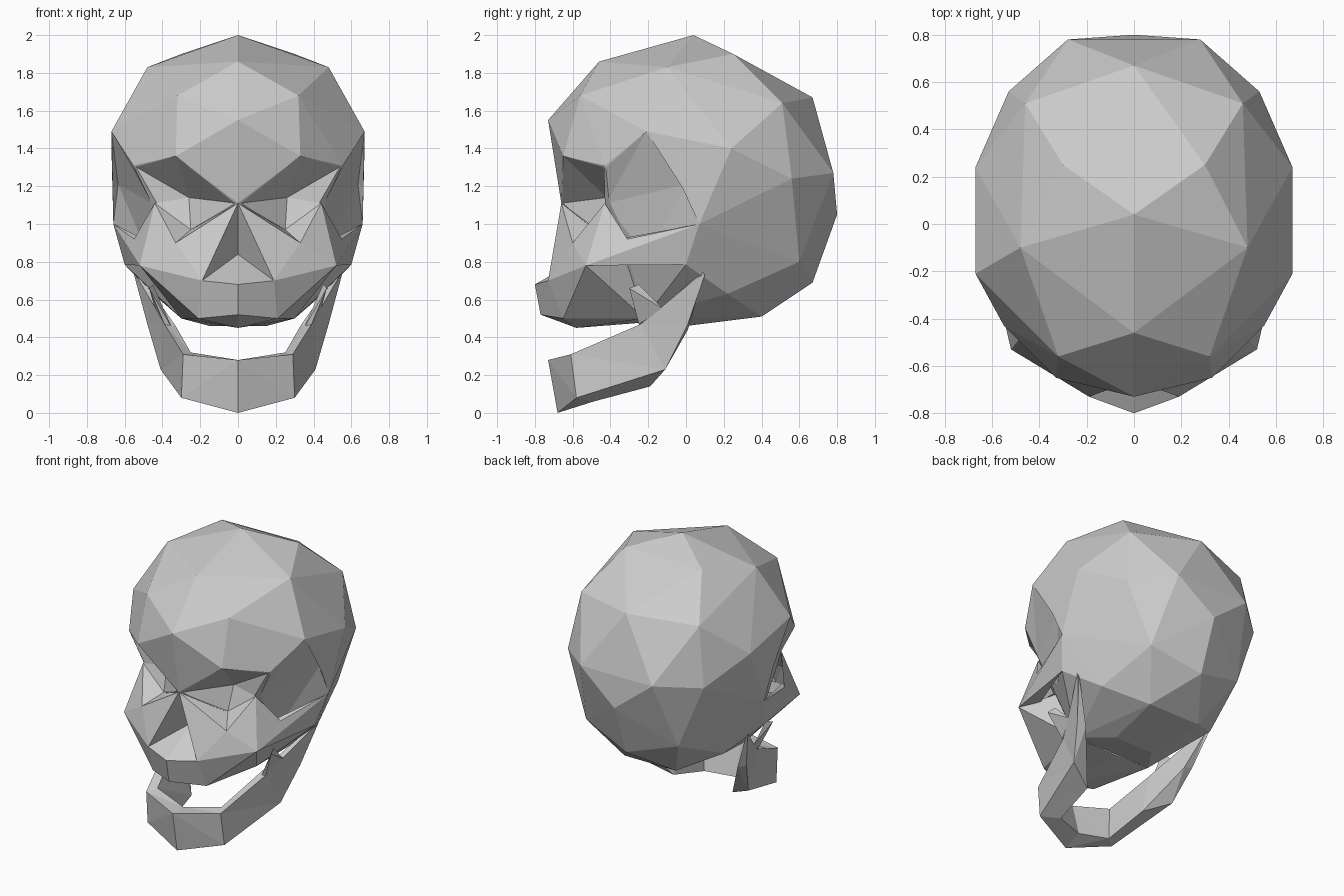
import bpy, bmesh

if "Cube" in bpy.data.objects:
    bpy.data.objects.remove(bpy.data.objects["Cube"])


def flip(p):
    return (-p[0], p[1], p[2])


def add_object(name, bm, mirror=False):
    mesh = bpy.data.meshes.new(name)
    bm.to_mesh(mesh)
    bm.free()
    ob = bpy.data.objects.new(name, mesh)
    bpy.context.collection.objects.link(ob)
    if mirror:
        m = ob.modifiers.new("Mirror", 'MIRROR')
        m.merge_threshold = 0.001
    return ob


def hull(name, points, both_sides=False):
    """Convex faceted block; both_sides makes one block across x = 0, else a mirrored pair."""
    pts = set(points)
    if both_sides:
        pts |= {flip(p) for p in points if p[0] > 0}
    bm = bmesh.new()
    for p in sorted(pts):
        bm.verts.new(p)
    res = bmesh.ops.convex_hull(bm, input=bm.verts[:])
    junk = {g for g in res["geom_interior"] + res["geom_unused"]
            if isinstance(g, bmesh.types.BMVert)}
    bmesh.ops.delete(bm, geom=list(junk), context='VERTS')
    bmesh.ops.recalc_face_normals(bm, faces=bm.faces[:])
    return add_object(name, bm, not both_sides)


def cut(target, cutter):
    cutter.hide_render = True
    cutter.display_type = 'WIRE'
    m = target.modifiers.new("Cut", 'BOOLEAN')
    m.operation = 'DIFFERENCE'
    m.solver = 'EXACT'
    m.object = cutter


# Landmarks shared by several parts
nasion, brow, brow_end = (0, -.66, 1.11), (.33, -.65, 1.36), (.55, -.43, 1.31)
orbit, orbit_low = (.26, -.42, 1.14), (.25, -.47, .97)
rim, cheek = (.44, -.43, 1.11), (.33, -.60, .90)
cheek_low, arch_top = (.52, -.53, .78), (.55, -.31, .92)
palate_back = (.30, -.22, .50)
temple, ear = (.67, -.21, 1.49), (.66, .07, 1.0)

# Cranium: faceted braincase
cranium = hull("cranium", [
    (0, .04, 2.0), (0, -.46, 1.86), (0, -.73, 1.55), (0, .67, 1.67),
    (0, .80, 1.05), (0, .67, .69), (.28, .78, 1.27), (.30, .25, 1.90),
    (.48, -.10, 1.83), (.32, -.56, 1.68), (.46, .51, 1.64), (.53, .56, 1.24),
    (.67, .24, 1.40), (.36, .60, .80), (.45, .22, .63), (.20, .40, .51),
    (.15, 0, .46), (.60, 0, .785), temple, ear, brow, brow_end, nasion,
    palate_back], both_sides=True)

# Eye sockets and temple hollows
cut(cranium, hull("eye_socket_cutter", [
    (.01, -.66, 1.11), brow, (.545, -.435, 1.305), rim, orbit, orbit_low, cheek,
    (.30, -1.0, 1.1)]))
cut(cranium, hull("temple_cutter", [
    temple, (.555, -.425, 1.31), ear, (.635, 0, 1.21), (.54, -.24, 1.17),
    (.455, -.42, 1.11), (.47, -.37, 1.0), (.46, -.22, .80), (.60, -.02, .80),
    (.50, -.42, .80), (.90, -.2, 1.1)]))

# Midface: nose opening, socket floors, cheeks and upper tooth row
P = dict(N=nasion, S=orbit, L=orbit_low, R=rim, C=cheek, Z=cheek_low, V=arch_top,
         Q=palate_back, W=(.35, -.28, .85), K=(0, -.52, .84), A=(.19, -.73, .70),
         T=(0, -.80, .68), B=(0, -.77, .52), D=(.21, -.65, .50), P=(0, -.58, .45),
         M=(0, -.2, .48))
bm = bmesh.new()
V = {k: bm.verts.new(p) for k, p in P.items()}
for f in ("NAC NKA KTA TBDA AZC ADZ DQZ ZQW BPD PQD PMQ CZR "
          "NCL NLS SLR LCR ZVR").split():
    bm.faces.new([V[k] for k in f])
add_object("midface", bm, mirror=True)

# Cheek arches running back to the ears
hull("cheek_arch", [cheek_low, arch_top, (.50, -.36, .92), (.42, -.45, .80),
                    (.50, -.28, .80), (.60, 0, .785), ear, (.57, -.15, .86)])

# Lower jaw: loft of four-sided sections, outer top / outer low / inner low / inner top
half = [
    [(0, -.73, .28), (0, -.68, 0), (0, -.55, .05), (0, -.61, .28)],
    [(.29, -.61, .31), (.30, -.58, .08), (.20, -.49, .06), (.25, -.54, .32)],
    [(.39, -.24, .47), (.41, -.11, .23), (.23, -.19, .14), (.33, -.24, .46)],
    [(.47, -.07, .61), (.48, .01, .47), (.41, .01, .44), (.42, -.09, .59)],
    [(.55, .09, .745), (.55, .10, .73), (.53, .09, .72), (.53, .07, .735)],
]
sections = [[flip(p) for p in s] for s in half[:0:-1]] + half
bm = bmesh.new()
rings = [[bm.verts.new(p) for p in s] for s in sections]
for a, b in zip(rings, rings[1:]):
    for i in range(4):
        j = (i + 1) % 4
        bm.faces.new((a[i], a[j], b[j], b[i]))
bm.faces.new(rings[0])
bm.faces.new(rings[-1])
bmesh.ops.recalc_face_normals(bm, faces=bm.faces[:])
bmesh.ops.triangulate(bm, faces=bm.faces[:])
add_object("lower_jaw", bm)

# Small spurs at the front of the jaw branches
hull("jaw_spur", [(.39, -.25, .47), (.44, -.12, .55), (.35, -.24, .45),
                  (.47, -.30, .66), (.45, -.25, .68)])
